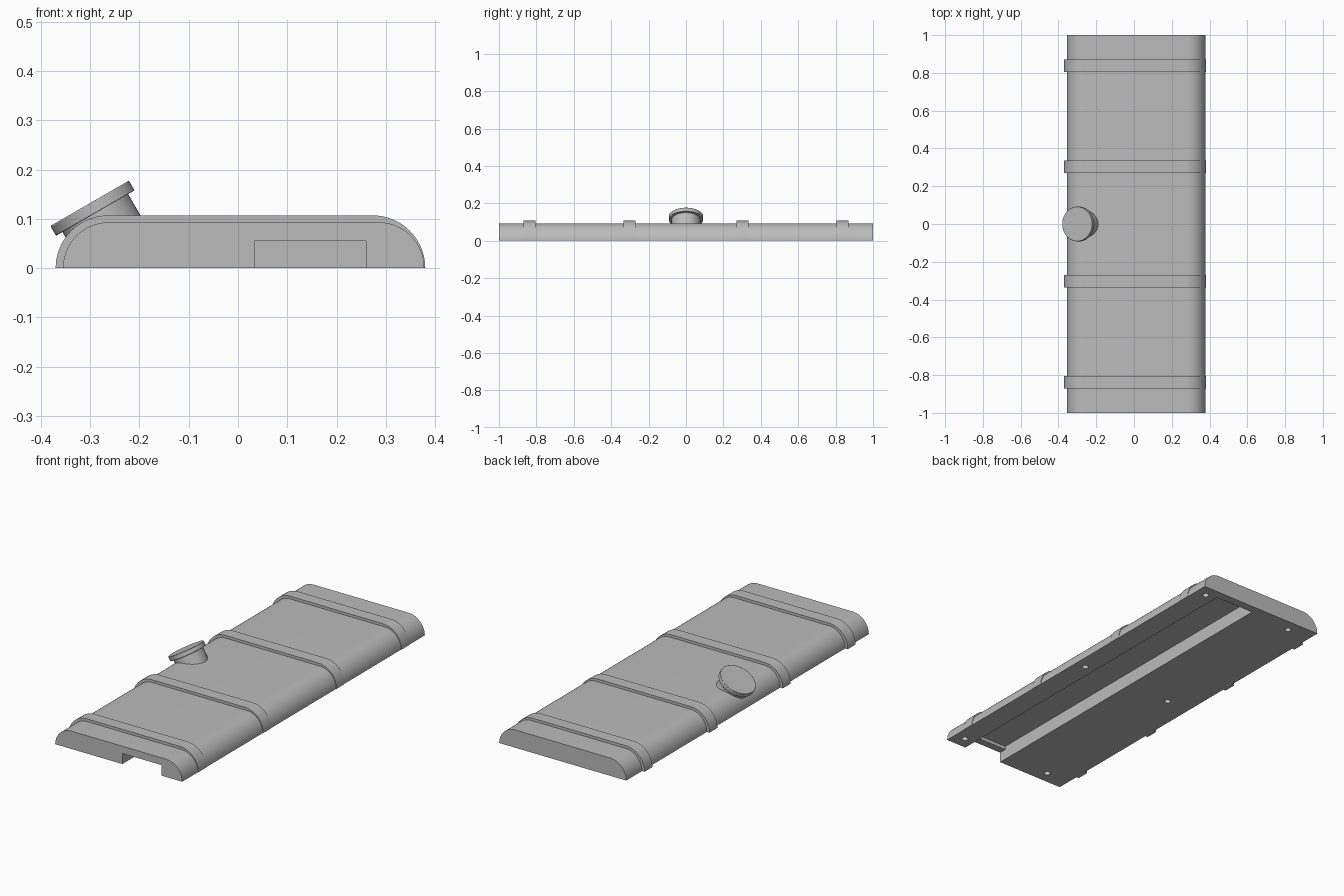
import bpy, bmesh, math
from mathutils import Matrix, Vector

if "Cube" in bpy.data.objects:
    bpy.data.objects.remove(bpy.data.objects["Cube"], do_unlink=True)

grey = bpy.data.materials.new("plain grey")
grey.use_nodes = True
grey.diffuse_color = (0.5, 0.5, 0.5, 1)
grey.node_tree.nodes["Principled BSDF"].inputs["Base Color"].default_value = grey.diffuse_color


def finish(name, bm):
    bmesh.ops.recalc_face_normals(bm, faces=bm.faces)
    mesh = bpy.data.meshes.new(name)
    bm.to_mesh(mesh)
    bm.free()
    mesh.materials.append(grey)
    ob = bpy.data.objects.new(name, mesh)
    bpy.context.collection.objects.link(ob)
    return ob


def smooth(ob):
    bpy.ops.object.select_all(action='DESELECT')
    ob.select_set(True)
    bpy.context.view_layer.objects.active = ob
    bpy.ops.object.shade_smooth_by_angle(angle=math.radians(35))


def dome(left, right, height, steps=20):
    """Flat-topped outline with quarter-round shoulders, left to right."""
    arc = [math.pi / 2 * i / steps for i in range(steps + 1)]
    side_l = [(left + height * (1 - math.cos(a)), height * math.sin(a)) for a in arc]
    side_r = [(right - height * (1 - math.cos(a)), height * math.sin(a)) for a in reversed(arc)]
    return side_l + side_r


def extrude(name, outline, y0, y1):
    bm = bmesh.new()
    face = bm.faces.new([bm.verts.new((x, y0, z)) for x, z in outline])
    new = bmesh.ops.extrude_face_region(bm, geom=[face])["geom"]
    verts = [g for g in new if isinstance(g, bmesh.types.BMVert)]
    bmesh.ops.translate(bm, verts=verts, vec=(0, y1 - y0, 0))
    return finish(name, bm)


def cylinder(name, radius, depth, matrix, sides=64):
    bm = bmesh.new()
    bmesh.ops.create_cone(bm, cap_ends=True, segments=sides, radius1=radius,
                          radius2=radius, depth=depth, matrix=matrix)
    return finish(name, bm)


def box(name, x0, x1, y0, y1, z0, z1):
    return extrude(name, [(x0, z0), (x1, z0), (x1, z1), (x0, z1)], y0, y1)


def cut(target, cutter):
    cutter.hide_render = True
    mod = target.modifiers.new("cut", 'BOOLEAN')
    mod.operation, mod.solver, mod.object = 'DIFFERENCE', 'EXACT', cutter
    bpy.context.view_layer.objects.active = target
    bpy.ops.object.modifier_apply(modifier=mod.name)
    bpy.data.objects.remove(cutter, do_unlink=True)


# Main slab with rounded long edges
body = extrude("body", dome(-0.355, 0.378, 0.093), -1, 1)

# Channel under the slab, with a lower lip where it opens at the front
cut(body, box("channel_cutter", 0.033, 0.26, -0.96, 0.955, -0.05, 0.073))
cut(body, box("mouth_cutter", 0.033, 0.26, -1.1, -0.9, -0.05, 0.055))

# Six screw holes in the underside
for x in (-0.218, 0.318):
    for y in (-0.935, 0, 0.935):
        cut(body, cylinder("hole_cutter", 0.016, 0.1, Matrix.Translation((x, y, 0)), 24))
smooth(body)

# Four bands arching over the slab
for i, y in enumerate((-0.8375, -0.3025, 0.3025, 0.8375)):
    arch = dome(-0.37, 0.38, 0.107) + dome(-0.352, 0.375, 0.09)[::-1]
    smooth(extrude(f"band_{i + 1}", arch, y - 0.0325, y + 0.0325))

# Tilted cap on a short neck at the right edge
tilt = Matrix.Rotation(math.radians(-30), 4, 'Y')
cap_top = Vector((-0.301, 0, 0.1315))


def on_axis(down):
    return Matrix.Translation(cap_top - tilt @ Vector((0, 0, down))) @ tilt


smooth(cylinder("neck", 0.077, 0.085, on_axis(0.0575)))
cap = cylinder("cap", 0.092, 0.023, on_axis(0.0115))
bevel = cap.modifiers.new("soft_edge", 'BEVEL')
bevel.width, bevel.segments = 0.002, 2
smooth(cap)
